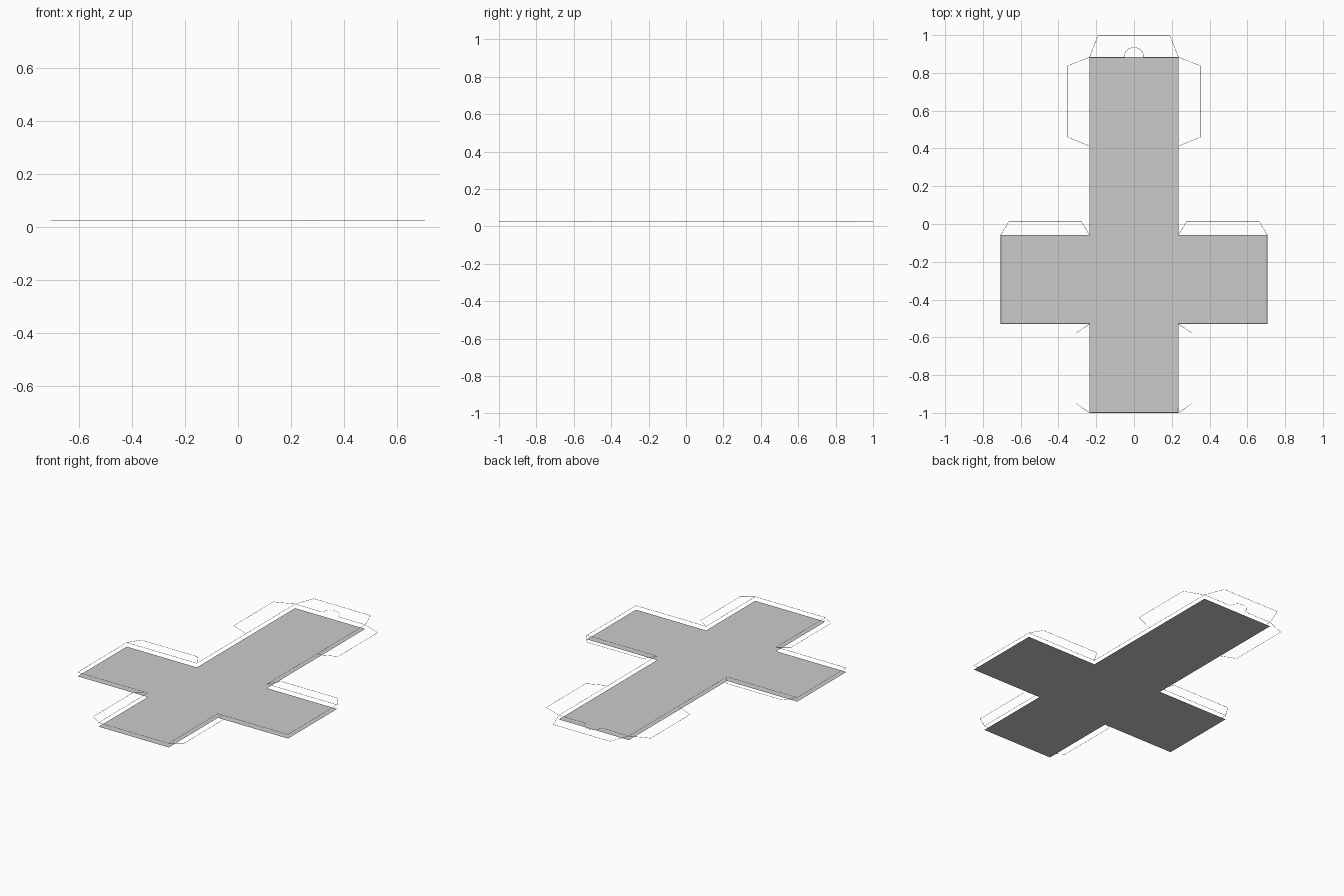
import bpy, bmesh
from math import sin, cos, pi

if "Cube" in bpy.data.objects:
    bpy.data.objects.remove(bpy.data.objects["Cube"])

U = 0.4705            # side of one square of the net
H = U / 2
A = H + U             # reach of the arms
Y0 = -0.999           # lower end of the net
Y1, Y2, Y3, Y4 = (Y0 + U * i for i in range(1, 5))
LINE_Z, LINE_R = 0.025, 0.001


def mirrored(points):
    return [(-x, y) for x, y in points]


def line(name, points):
    """Thin wire through the points, lying above the sheet."""
    cu = bpy.data.curves.new(name, 'CURVE')
    cu.dimensions = '3D'
    cu.bevel_depth = LINE_R
    cu.bevel_resolution = 0
    cu.use_fill_caps = True
    sp = cu.splines.new('POLY')
    sp.points.add(len(points) - 1)
    for p, (x, y) in zip(sp.points, points):
        p.co = (x, y, LINE_Z, 1)
    sp.use_smooth = False
    ob = bpy.data.objects.new(name, cu)
    bpy.context.collection.objects.link(ob)


# Flat cross-shaped sheet
right = [(H, Y0), (H, Y1), (A, Y1), (A, Y2), (H, Y2), (H, Y4)]
bm = bmesh.new()
bm.faces.new([bm.verts.new((x, y, 0)) for x, y in right + mirrored(right)[::-1]])
me = bpy.data.meshes.new("cross_sheet")
bm.to_mesh(me)
bm.free()
bpy.context.collection.objects.link(bpy.data.objects.new("cross_sheet", me))

# Cut line around the cross, with a half-round thumb tab at the top edge
R = 0.052
arc = [(R * cos(pi * i / 16), Y4 + R * sin(pi * i / 16)) for i in range(17)]
outline = right + arc + mirrored(right)[::-1] + [right[0]]
line("cross_outline", outline)

# Glue flap outlines
line("top_flap", [(H, Y4), (0.19, 0.999), (-0.19, 0.999), (-H, Y4)])
flaps = {
    "lid_flap": [(H, Y4), (0.35, Y4 - 0.045), (0.35, Y3 + 0.047), (H, Y3)],
    "arm_flap": [(H, Y2), (H + 0.045, 0.015), (A - 0.045, 0.015), (A, Y2)],
    "lower_flap": [(H, Y1), (0.304, Y1 - 0.047), (0.304, Y0 + 0.047), (H, Y0)],
}
for name, pts in flaps.items():
    line(name + "_right", pts)
    line(name + "_left", mirrored(pts))
